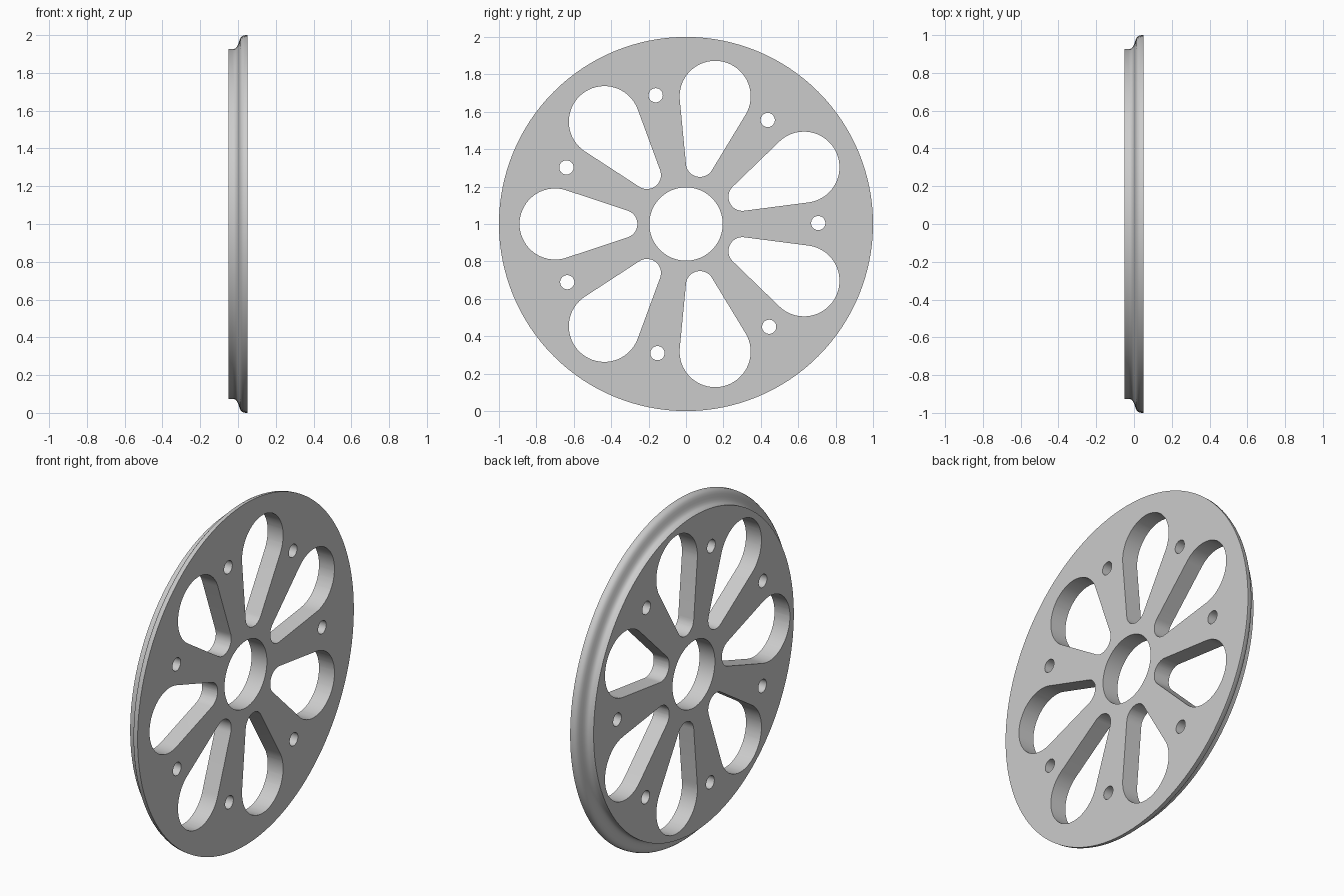
import bpy, bmesh
from math import sin, cos, asin, pi, radians
from mathutils import Matrix

COUNT = 7          # slots and bolt holes
HALF = 0.05        # half thickness

old = bpy.data.objects.get("Cube")
if old:
    bpy.data.objects.remove(old, do_unlink=True)

grey = bpy.data.materials.new("plain grey")
grey.use_nodes = True
color = (0.6, 0.6, 0.6, 1)
grey.diffuse_color = color
grey.node_tree.nodes["Principled BSDF"].inputs["Base Color"].default_value = color


def make_object(name, bm):
    bmesh.ops.recalc_face_normals(bm, faces=bm.faces)
    mesh = bpy.data.meshes.new(name)
    bm.to_mesh(mesh)
    bm.free()
    obj = bpy.data.objects.new(name, mesh)
    bpy.context.collection.objects.link(obj)
    mesh.materials.append(grey)
    return obj


def arc(center, radius, start, end, steps):
    return [(center + radius * cos(start + (end - start) * i / steps),
             radius * sin(start + (end - start) * i / steps)) for i in range(steps + 1)]


def add_prism(bm, outline, angle):
    """Extrude a (y, z) outline along x, turned about the wheel axis."""
    turn = Matrix.Rotation(angle, 3, 'X')
    verts = [bm.verts.new(turn @ Matrix.Translation((-0.1, y, z)).translation)
             for y, z in outline]
    face = bm.faces.new(verts)
    grown = bmesh.ops.extrude_face_region(bm, geom=[face])["geom"]
    bmesh.ops.translate(bm, vec=(0.2, 0, 0),
                        verts=[v for v in grown if isinstance(v, bmesh.types.BMVert)])


# Wheel disc: closed profile of (x, radius) with an S-curved rim, spun about x
bore = 0.196
profile = [(-HALF, bore), (-HALF, 0.926), (-0.028, 0.926), (-0.018, 0.928),
           (-0.009, 0.934), (-0.002, 0.945), (0.003, 0.958), (0.008, 0.973),
           (0.014, 0.986), (0.022, 0.994), (0.033, 0.999), (HALF, 1.0), (HALF, bore)]
bm = bmesh.new()
ring = [bm.verts.new((x, 0, r)) for x, r in profile]
edges = [bm.edges.new((a, b)) for a, b in zip(ring, ring[1:] + ring[:1])]
bmesh.ops.spin(bm, geom=ring + edges, axis=(1, 0, 0), cent=(0, 0, 0),
               angle=2 * pi, steps=128, use_duplicate=False)
bmesh.ops.remove_doubles(bm, verts=bm.verts, dist=0.0001)
wheel = make_object("wheel_disc", bm)

# Cutters: teardrop slots with round bolt holes between them
big, small, outer, inner = 0.19, 0.075, 0.70, 0.335
lean = asin((big - small) / (outer - inner))
tangent = pi / 2 + lean
slot = (arc(outer, big, -tangent, tangent, 36)
        + arc(inner, small, tangent, 2 * pi - tangent, 18))
hole = arc(0.707, 0.038, 0, 2 * pi, 32)[:-1]
bm = bmesh.new()
for i in range(COUNT):
    step = 2 * pi * i / COUNT
    add_prism(bm, slot, pi + step)
    add_prism(bm, hole, radians(0.4) + step)
cutter = make_object("slot_cutter", bm)
cutter.hide_render = True

cut = wheel.modifiers.new("slots", 'BOOLEAN')
cut.operation = 'DIFFERENCE'
cut.solver = 'EXACT'
cut.object = cutter
bpy.ops.object.select_all(action='DESELECT')
wheel.select_set(True)
bpy.context.view_layer.objects.active = wheel
bpy.ops.object.modifier_apply(modifier=cut.name)
bpy.data.objects.remove(cutter, do_unlink=True)

# Stand on the ground
wheel.location.z = 1
bpy.ops.object.shade_smooth_by_angle(angle=radians(30))
